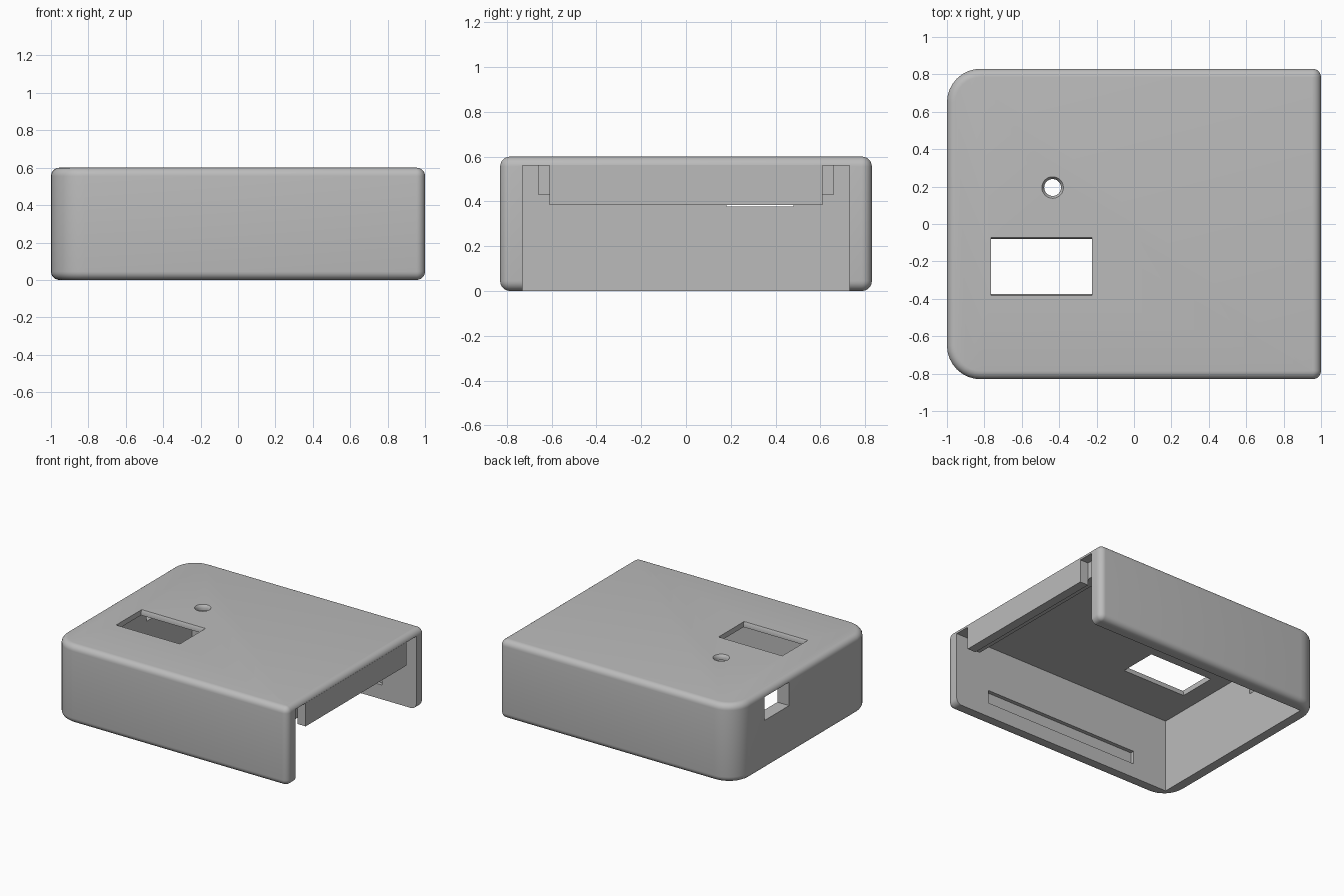
import bpy, bmesh, math

if "Cube" in bpy.data.objects:
    bpy.data.objects.remove(bpy.data.objects["Cube"], do_unlink=True)

gray = bpy.data.materials.new("plain gray")
gray.use_nodes = True
COLOR = (0.5, 0.5, 0.5, 1)
gray.diffuse_color = COLOR
gray.node_tree.nodes["Principled BSDF"].inputs["Base Color"].default_value = COLOR

HALF_Y, HEIGHT, FILLET, WALL = 0.83, 0.6, 0.045, 0.1
INNER_Y = HALF_Y - WALL
CEILING = 0.56


def make_object(name, bm):
    bmesh.ops.recalc_face_normals(bm, faces=bm.faces)
    mesh = bpy.data.meshes.new(name)
    bm.to_mesh(mesh)
    bm.free()
    mesh.materials.append(gray)
    obj = bpy.data.objects.new(name, mesh)
    bpy.context.collection.objects.link(obj)
    return obj


def loft(name, rings):
    """Skin a stack of equal-length point rings and cap both ends."""
    bm = bmesh.new()
    loops = [[bm.verts.new(p) for p in ring] for ring in rings]
    n = len(loops[0])
    for a, b in zip(loops, loops[1:]):
        for i in range(n):
            j = (i + 1) % n
            bm.faces.new((a[i], a[j], b[j], b[i]))
    bm.faces.new(loops[0])
    bm.faces.new(loops[-1])
    return make_object(name, bm)


def box(name, x, y, z):
    return loft(name, [[(x[0], y[0], h), (x[1], y[0], h), (x[1], y[1], h), (x[0], y[1], h)]
                       for h in z])


def outline(inset, z):
    """Plan outline: large corners at the closed end, small ones at the open end."""
    pts = []
    for sx, sy, start in ((1, 1, 0), (-1, 1, 90), (-1, -1, 180), (1, -1, 270)):
        r = 0.18 if sx < 0 else FILLET + 0.001
        for k in range(9):
            a = math.radians(start + 90 * k / 8)
            pts.append((sx * (1 - r) + (r - inset) * math.cos(a),
                        sy * (HALF_Y - r) + (r - inset) * math.sin(a), z))
    return pts


def cut(target, cutter):
    mod = target.modifiers.new("cut", "BOOLEAN")
    mod.operation = "DIFFERENCE"
    mod.solver = "EXACT"
    mod.object = cutter
    bpy.context.view_layer.objects.active = target
    bpy.ops.object.modifier_apply(modifier=mod.name)
    bpy.data.objects.remove(cutter, do_unlink=True)


# Rounded outer body
steps = [math.radians(90 * k / 6) for k in range(7)]
fillet = [(FILLET * (1 - math.sin(a)), FILLET * (1 - math.cos(a))) for a in steps]
rings = [outline(i, z) for i, z in fillet]
rings += [outline(i, HEIGHT - z) for i, z in reversed(fillet)]
cover = loft("cover", rings)

# Cavity open at the bottom and at one end
cut(cover, box("cavity", (-1 + WALL, 1.2), (-INNER_Y, INNER_Y), (-0.2, CEILING)))

# Long snap grooves inside both side walls
for s in (-1, 1):
    cut(cover, box("groove", (-0.61, 0.71), sorted((s * (INNER_Y - 0.1), s * (INNER_Y + 0.03))),
                   (0.11, 0.21)))

# Cable port in the closed end
cut(cover, box("port", (-1.2, -0.8), (0.18, 0.48), (0.378, CEILING - 0.003)))

# Display window with eased long edges
profile = [(-0.375, 0.5), (-0.375, 0.585), (-0.385, 0.605), (-0.07, 0.605),
           (-0.08, 0.585), (-0.08, 0.5)]
cut(cover, loft("window", [[(x, y, z) for y, z in profile] for x in (-0.765, -0.225)]))

# Round button hole with an eased rim
hole = [(0.045, 0.5), (0.045, 0.575), (0.049, 0.59), (0.062, 0.605)]
cut(cover, loft("button_hole", [[(-0.435 + r * math.cos(t * math.tau / 32),
                                  0.195 + r * math.sin(t * math.tau / 32), z)
                                 for t in range(32)] for r, z in hole]))

bpy.ops.object.select_all(action="DESELECT")
cover.select_set(True)
bpy.context.view_layer.objects.active = cover
bpy.ops.object.shade_smooth_by_angle(angle=math.radians(30))

# Hanging lip at the open end, with a shallower wider rib behind it
box("end_lip", (0.93, 1), (-0.61, 0.61), (0.383, CEILING + 0.002))
box("end_rib", (0.85, 0.93), (-0.66, 0.66), (0.43, CEILING + 0.002))
